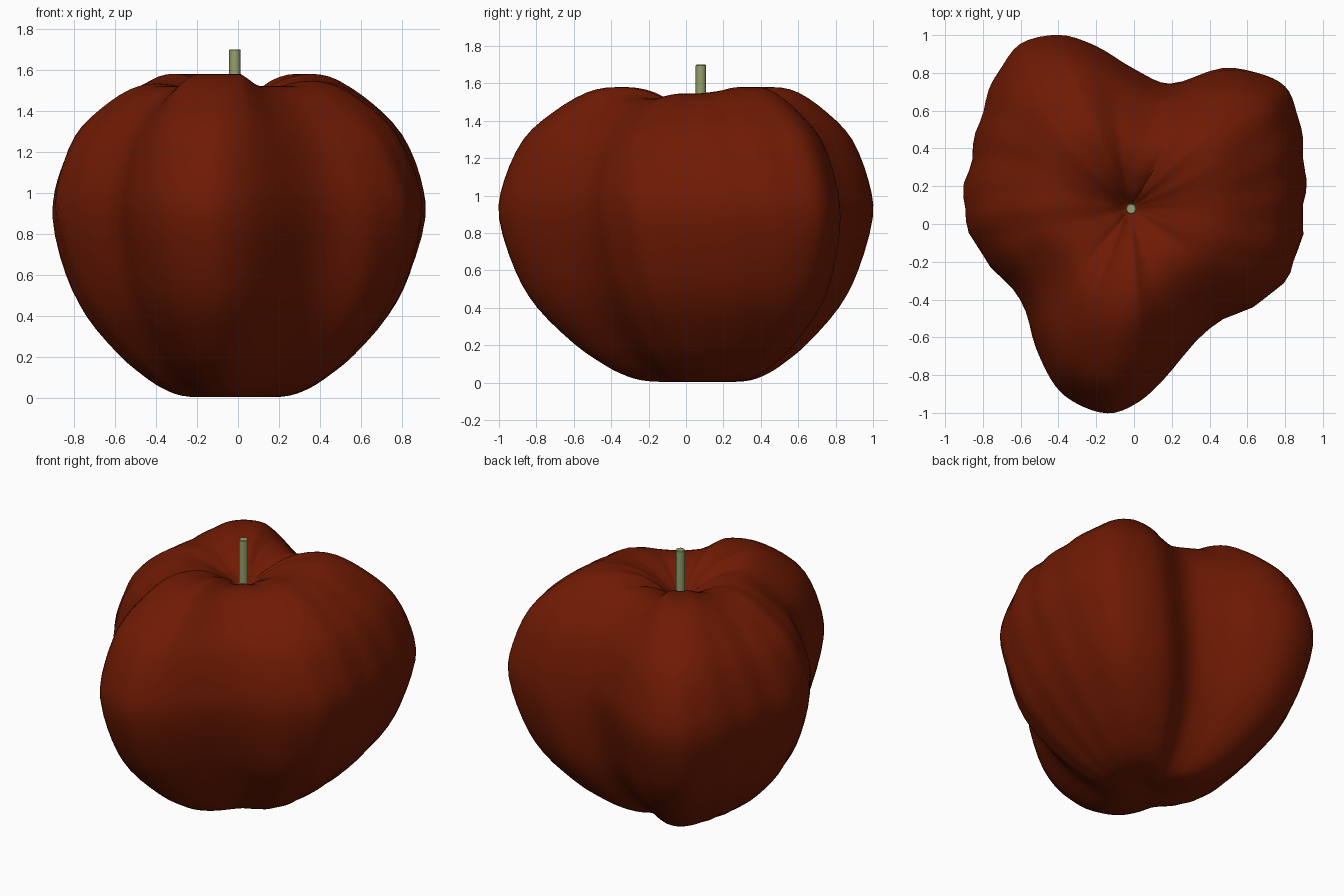
import bpy
import bmesh
import math
from mathutils import Matrix, Vector

cube = bpy.data.objects.get("Cube")
if cube:
    bpy.data.objects.remove(cube, do_unlink=True)

CENTRE = Vector((-0.02, 0.08))

# Lobed outline at the widest height, counter-clockwise
OUTLINE = [(0.9, 0.1), (0.9, 0.35), (0.87, 0.55), (0.82, 0.7), (0.7, 0.78), (0.48, 0.82),
           (0.2, 0.74), (0, 0.82), (-0.2, 0.94), (-0.4, 1), (-0.6, 0.95), (-0.72, 0.8),
           (-0.8, 0.6), (-0.86, 0.35), (-0.9, 0.08), (-0.8, -0.17), (-0.6, -0.4),
           (-0.52, -0.65), (-0.42, -0.85), (-0.3, -0.95), (-0.14, -1), (0, -0.955),
           (0.14, -0.84), (0.4, -0.55), (0.69, -0.4), (0.85, -0.2)]

# Share of the outline radius against height, bottom to dimple
PROFILE = [(0, 0.02), (0.15, 0.005), (0.29, 0.012), (0.4, 0.05), (0.5, 0.11), (0.63, 0.21),
           (0.81, 0.4), (0.92, 0.6), (1, 0.88), (0.975, 1.08), (0.88, 1.3), (0.74, 1.44),
           (0.57, 1.55), (0.42, 1.58), (0.26, 1.55), (0.13, 1.47), (0.04, 1.37), (0, 1.35)]


def make_material(name, colour):
    mat = bpy.data.materials.new(name)
    mat.use_nodes = True
    mat.diffuse_color = (*colour, 1)
    mat.node_tree.nodes["Principled BSDF"].inputs["Base Color"].default_value = (*colour, 1)
    return mat


def spline(points, steps, closed):
    """Smooth curve through the points."""
    pts = [Vector(p) for p in points]
    n = len(pts)

    def at(i):
        return pts[i % n] if closed else pts[max(0, min(n - 1, i))]

    curve = []
    for i in range(n if closed else n - 1):
        a, b, c, d = (at(i + k) for k in (-1, 0, 1, 2))
        for s in range(steps):
            t = s / steps
            curve.append(b + (c - a) * t / 2 + (a * 2 - b * 5 + c * 4 - d) * t**2 / 2
                         + (b * 3 - a - c * 3 + d) * t**3 / 2)
    if not closed:
        curve.append(pts[-1])
    return curve


def add_object(name, bm, mat, angle):
    bmesh.ops.recalc_face_normals(bm, faces=bm.faces)
    mesh = bpy.data.meshes.new(name)
    bm.to_mesh(mesh)
    bm.free()
    mesh.materials.append(mat)
    obj = bpy.data.objects.new(name, mesh)
    bpy.context.collection.objects.link(obj)
    bpy.ops.object.select_all(action="DESELECT")
    obj.select_set(True)
    bpy.context.view_layer.objects.active = obj
    bpy.ops.object.shade_smooth_by_angle(angle=math.radians(angle))


def fruit_point(edge, share, z):
    """Point on the skin: grooves dip, the back groove slants, flanks ripple."""
    arm = edge - CENTRE
    theta = math.atan2(arm.y, arm.x)
    flank = math.cos(theta + 0.15) ** 4
    ripple = 1 + 0.011 * flank * math.sin(22 * theta + 5 * z)
    slant = 0.18 * max(0, 1 - z / 0.95) * max(0, math.cos(theta - 1.2)) ** 4
    top = max(0, z - 1) / 0.58 * min(1, share * 5)
    dip = min(0.06, 0.4 * max(0, 1 - arm.length)) * top
    flat = CENTRE + Matrix.Rotation(slant, 2) @ arm * share * ripple
    return (flat.x, flat.y, z - dip)


# Fruit body
edges = spline(OUTLINE, 4, True)
rows = spline(PROFILE, 3, False)
bm = bmesh.new()
poles = [bm.verts.new((*CENTRE, r.y)) for r in (rows[0], rows[-1])]
rings = [[bm.verts.new(fruit_point(e, r.x, max(0, r.y))) for e in edges] for r in rows[1:-1]]
count = len(edges)
for i in range(count):
    j = (i + 1) % count
    for low, high in zip(rings, rings[1:]):
        bm.faces.new((low[i], low[j], high[j], high[i]))
    bm.faces.new((poles[0], rings[0][j], rings[0][i]))
    bm.faces.new((poles[1], rings[-1][i], rings[-1][j]))
add_object("fruit_body", bm, make_material("Dark tomato red", (0.16, 0.0105, 0.001)), 60)

# Stem
bm = bmesh.new()
bmesh.ops.create_cone(bm, cap_ends=True, segments=12, radius1=0.028, radius2=0.028, depth=0.4)
bmesh.ops.translate(bm, verts=bm.verts, vec=(CENTRE.x + 0.005, CENTRE.y, 1.5))
rim = [e for e in bm.edges if all(v.co.z > 1.6 for v in e.verts)]
bmesh.ops.bevel(bm, geom=rim, offset=0.004, segments=1, affect="EDGES")
add_object("stem", bm, make_material("Sage green", (0.3, 0.35, 0.15)), 40)
